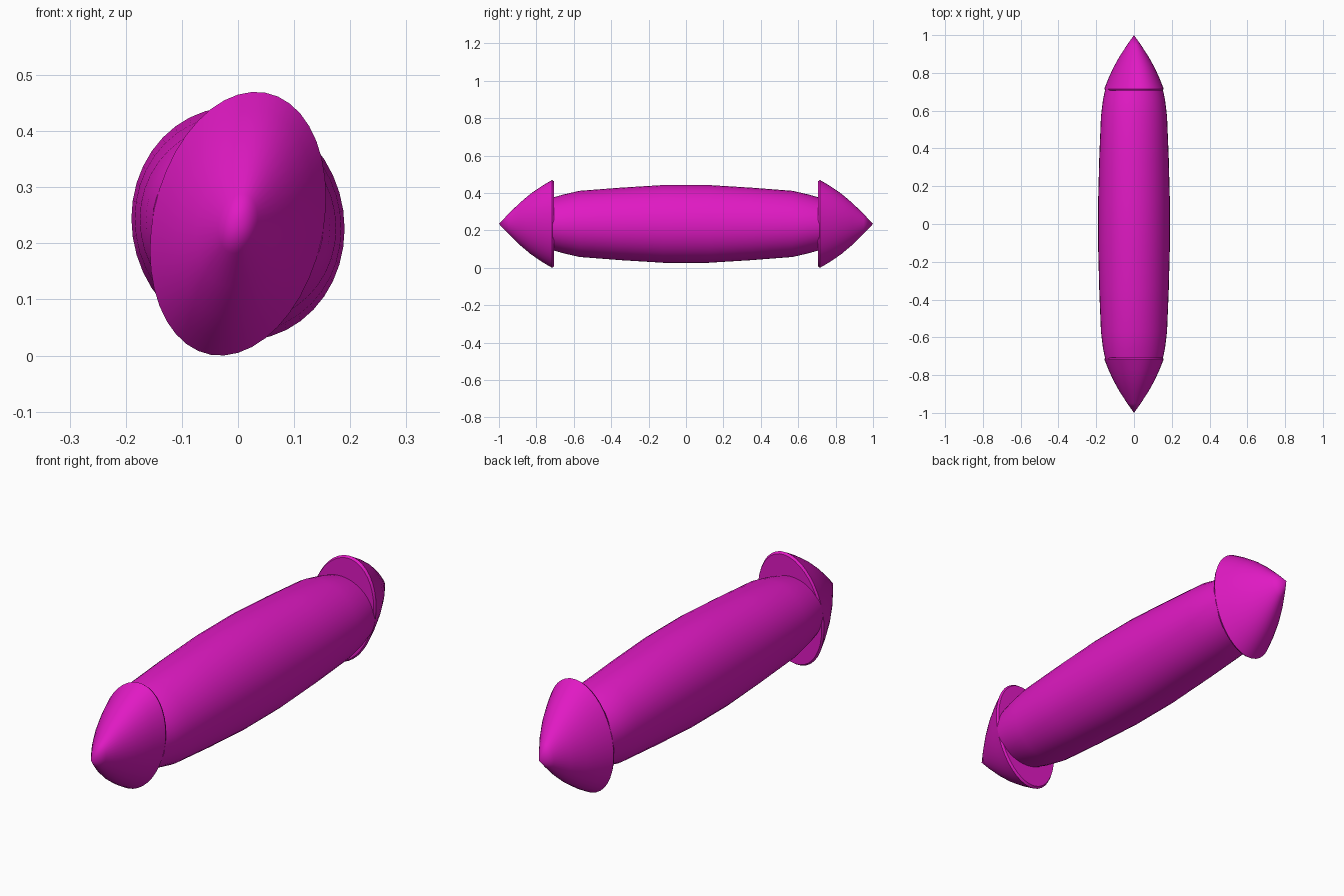
import bpy, bmesh, math

if "Cube" in bpy.data.objects:
    bpy.data.objects.remove(bpy.data.objects["Cube"])

CZ = 0.235   # height of the long axis
SIDES = 40

mat = bpy.data.materials.new("magenta")
mat.diffuse_color = (0.75, 0.01, 0.55, 1)
mat.use_nodes = True
mat.node_tree.nodes["Principled BSDF"].inputs["Base Color"].default_value = mat.diffuse_color


def loft(name, stations, tip=None):
    """Skin elliptical rings along y; station = (y, half_x, half_z, lean)."""
    bm = bmesh.new()
    rings = []
    for y, hx, hz, lean in stations:
        up = math.sqrt(hz * hz - lean * lean)
        ring = []
        for i in range(SIDES):
            a = 2 * math.pi * i / SIDES
            ring.append(bm.verts.new((hx * math.cos(a), y,
                                      CZ + lean * math.cos(a) + up * math.sin(a))))
        rings.append(ring)
    for r0, r1 in zip(rings, rings[1:]):
        for i in range(SIDES):
            j = (i + 1) % SIDES
            bm.faces.new((r0[i], r0[j], r1[j], r1[i]))
    bm.faces.new(rings[0])
    if tip is None:
        bm.faces.new(rings[-1])
    else:
        apex = bm.verts.new((0, tip, CZ))
        for i in range(SIDES):
            bm.faces.new((rings[-1][i], rings[-1][(i + 1) % SIDES], apex))
    bmesh.ops.recalc_face_normals(bm, faces=bm.faces)
    me = bpy.data.meshes.new(name)
    bm.to_mesh(me)
    bm.free()
    me.materials.append(mat)
    ob = bpy.data.objects.new(name, me)
    bpy.context.collection.objects.link(ob)
    bpy.ops.object.select_all(action='DESELECT')
    ob.select_set(True)
    bpy.context.view_layer.objects.active = ob
    bpy.ops.object.shade_smooth_by_angle(angle=math.radians(35))
    return ob


# barrel-shaped body
half = [(0.12, 0.19, 0.208, -0.009), (0.35, 0.184, 0.194, -0.009),
        (0.57, 0.175, 0.177, -0.008), (0.66, 0.164, 0.156, -0.007),
        (0.715, 0.152, 0.14, -0.006)]
loft("body", [(-y, *r) for y, *r in reversed(half)] + half)

# pointed caps with a leaning oval base and slightly bulging sides
profile = [(0.706, 0.97), (0.716, 1.0), (0.77, 0.865), (0.83, 0.69),
           (0.89, 0.475), (0.95, 0.225)]
for name, s in (("front_cap", -1), ("back_cap", 1)):
    loft(name, [(s * y, 0.157 * k, 0.235 * k, 0.0475 * k) for y, k in profile], tip=s)
